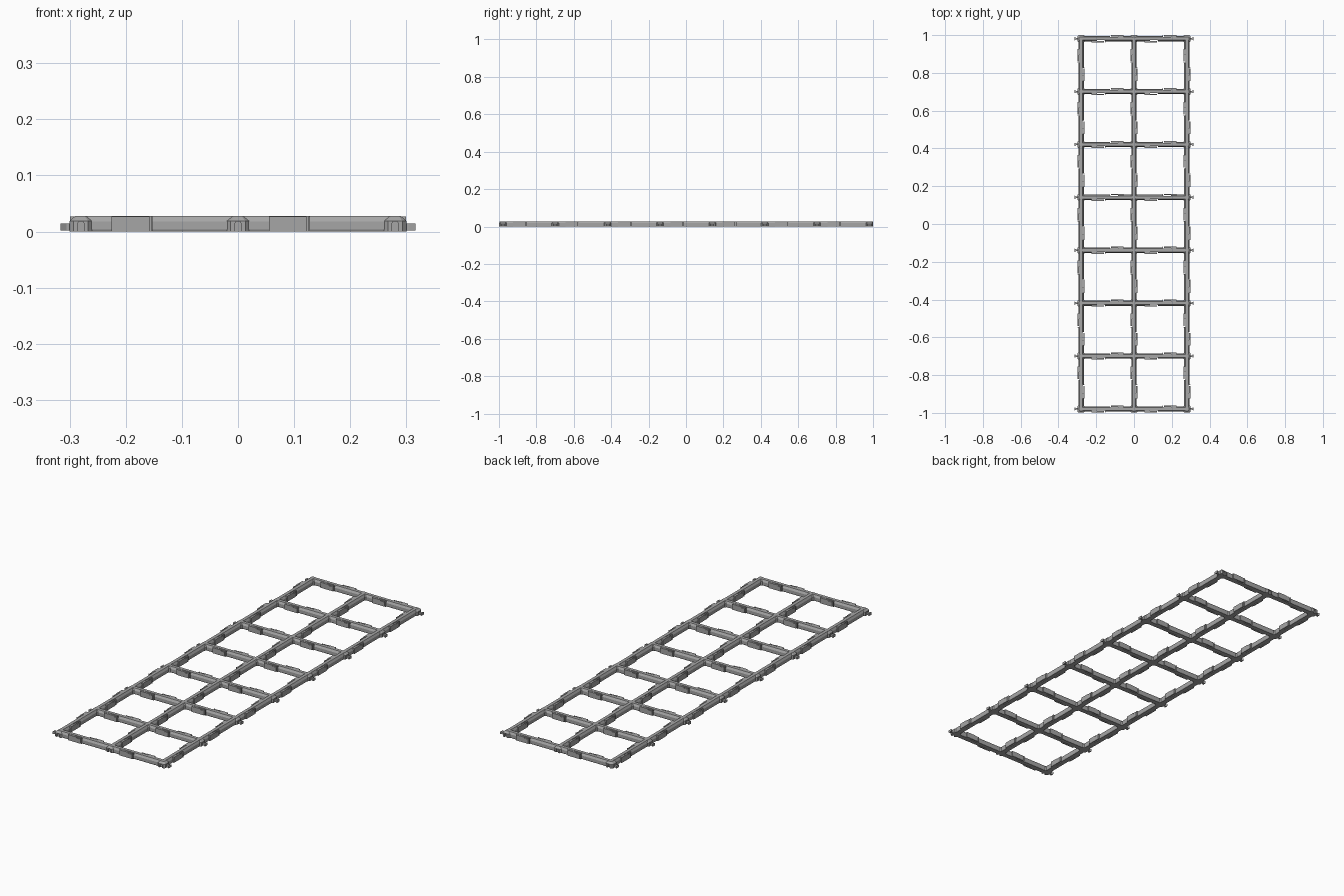
import bpy, bmesh, math
from mathutils import Matrix

if "Cube" in bpy.data.objects:
    bpy.data.objects.remove(bpy.data.objects["Cube"], do_unlink=True)

PITCH = 0.28      # distance between grid joints
SHIFT = 0.001     # small offset along y
HEIGHT = 0.028

grey = bpy.data.materials.new("plastic_grey")
grey.use_nodes = True
colour = (0.38, 0.38, 0.38, 1)
grey.diffuse_color = colour
grey.node_tree.nodes["Principled BSDF"].inputs["Base Color"].default_value = colour


def add_object(name, mesh, location=(0, 0, 0), angle=0):
    ob = bpy.data.objects.new(name, mesh)
    ob.location = location
    ob.rotation_euler.z = angle
    bpy.context.collection.objects.link(ob)
    return ob


def loft(name, rings):
    """Solid through a list of closed rings with equal point counts."""
    bm = bmesh.new()
    loops = [[bm.verts.new(p) for p in ring] for ring in rings]
    n = len(loops[0])
    for a, b in zip(loops, loops[1:]):
        for i in range(n):
            j = (i + 1) % n
            bm.faces.new((a[i], a[j], b[j], b[i]))
    bm.faces.new(loops[0])
    bm.faces.new(loops[-1])
    bmesh.ops.recalc_face_normals(bm, faces=bm.faces)
    mesh = bpy.data.meshes.new(name)
    bm.to_mesh(mesh)
    bm.free()
    mesh.materials.append(grey)
    return mesh


def box(name, x0, x1, y0, y1, z0, z1):
    ring = [(x0, y0), (x1, y0), (x1, y1), (x0, y1)]
    return loft(name, [[(x, y, z) for x, y in ring] for z in (z0, z1)])


def combine(mesh, name, steps):
    """Apply boolean steps (operation, mesh) and return the finished mesh."""
    base = add_object(name + "_base", mesh)
    helpers = [base]
    for operation, tool in steps:
        cutter = add_object(name + "_cutter", tool)
        cutter.hide_render = True
        helpers.append(cutter)
        mod = base.modifiers.new(operation, 'BOOLEAN')
        mod.operation = operation
        mod.solver = 'EXACT'
        mod.object = cutter
    graph = bpy.context.evaluated_depsgraph_get()
    graph.update()
    result = bpy.data.meshes.new_from_object(base.evaluated_get(graph))
    result.name = name
    for ob in helpers:
        bpy.data.objects.remove(ob, do_unlink=True)
    return result


# Beam: chamfered bar with a spring clip on each side
half = [(0.012, 0), (0.014, 0.004), (0.014, 0.018), (0.008, HEIGHT)]
profile = half + [(-y, z) for y, z in reversed(half)]
end = PITCH / 2 - 0.01
bar = loft("beam", [[(x, y, z) for y, z in profile] for x in (-end, end)])

steps = []
turn = Matrix.Rotation(math.pi, 4, 'Z')
clip_parts = [
    ('UNION', (-0.085, -0.012, -0.019, -0.006, 0, HEIGHT - 0.001)),
    ('DIFFERENCE', (-0.055, -0.015, -0.0115, -0.008, -0.01, 0.04)),
    ('DIFFERENCE', (-0.018, -0.014, -0.03, -0.009, -0.011, 0.041)),
    ('DIFFERENCE', (-0.038, -0.016, -0.03, -0.0165, 0.022, 0.042)),
]
for side in range(2):
    for operation, size in clip_parts:
        part = box("clip_part", *size)
        if side:
            part.transform(turn)
        steps.append((operation, part))
beam = combine(bar, "beam", steps)

# Joint: eight-sided post with a tapered top
outline = [(0.02, -0.013), (0.02, 0.013), (0.013, 0.02), (-0.013, 0.02),
           (-0.02, 0.013), (-0.02, -0.013), (-0.013, -0.02), (0.013, -0.02)]


def post(name):
    levels = [(1, 0), (1, 0.019), (0.5, HEIGHT)]
    return loft(name, [[(x * s, y * s, z) for x, y in outline] for s, z in levels])


joint = post("joint")

# Edge joint: post with an arched socket facing -y
arch = [(-0.006, -0.01), (0.006, -0.01), (0.006, 0.014),
        (0.003, 0.018), (-0.003, 0.018), (-0.006, 0.014)]
socket = loft("socket", [[(x, y, z) for x, z in arch] for y in (-0.03, -0.013)])
socket_joint = combine(post("socket_post"), "socket_joint", [('DIFFERENCE', socket)])

# Connector peg: dovetail that widens outwards along +x
peg_ring = [(0.018, -0.004), (0.026, -0.004), (0.036, -0.010),
            (0.036, 0.010), (0.026, 0.004), (0.018, 0.004)]
peg = loft("connector_peg", [[(x, y, z) for x, y in peg_ring] for z in (0.002, 0.014)])

# Lay out the grid of joints, beams and pegs
for row in range(8):
    y = (row - 3.5) * PITCH + SHIFT
    for col in range(3):
        x = (col - 1) * PITCH
        if row in (0, 7):
            add_object("socket_joint", socket_joint, (x, y, 0), math.pi if row else 0)
        else:
            add_object("joint", joint, (x, y, 0))
        if col < 2:
            add_object("cross_beam", beam, (x + PITCH / 2, y, 0))
        if row < 7:
            add_object("long_beam", beam, (x, y + PITCH / 2, 0), math.pi / 2)
    add_object("left_peg", peg, (PITCH, y, 0))
    add_object("right_peg", peg, (-PITCH, y, 0), math.pi)
